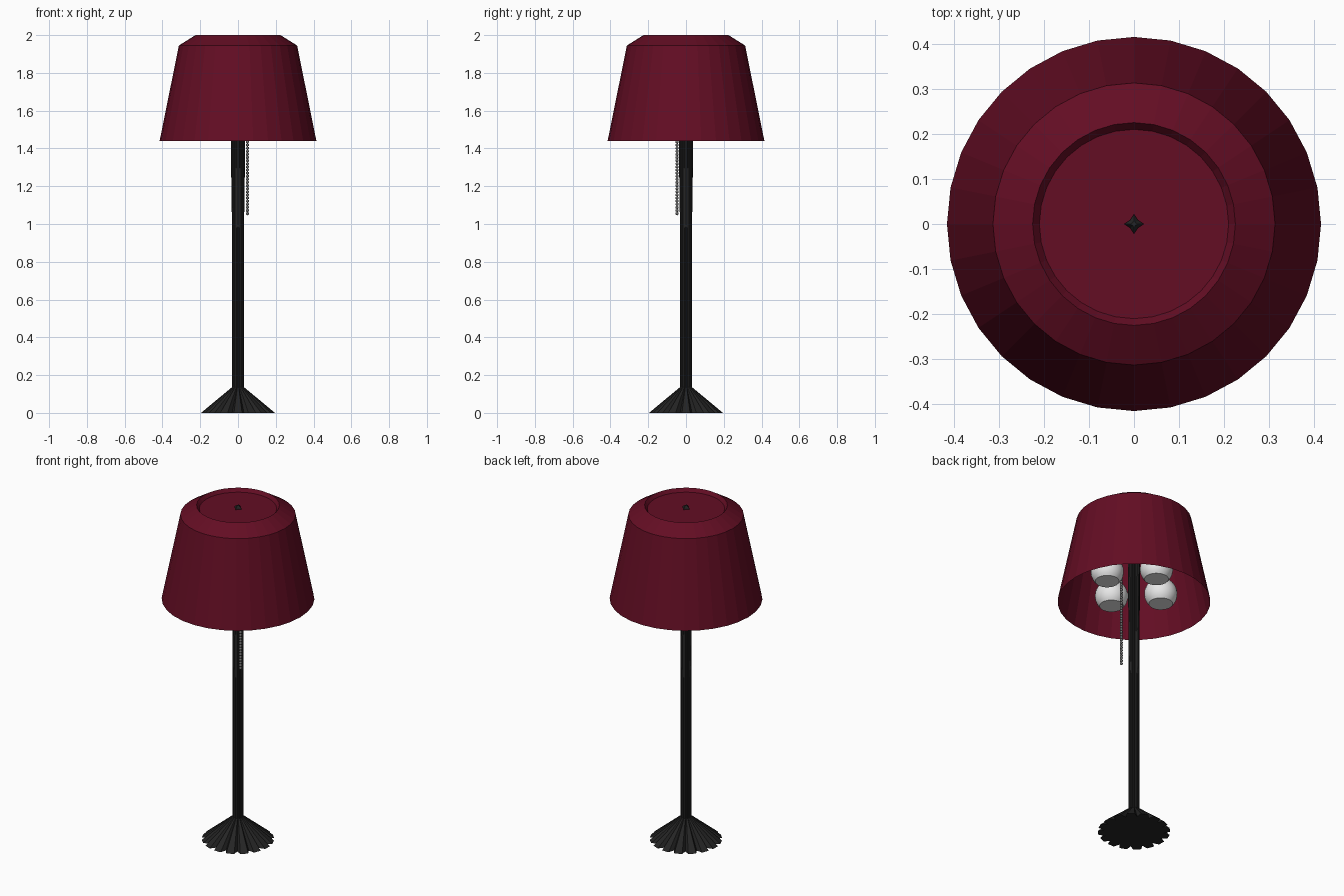
import bpy, bmesh, math
from math import sin, cos, pi

if "Cube" in bpy.data.objects:
    bpy.data.objects.remove(bpy.data.objects["Cube"])


def material(name, rgb):
    m = bpy.data.materials.new(name)
    m.diffuse_color = (*rgb, 1)
    m.use_nodes = True
    m.node_tree.nodes["Principled BSDF"].inputs["Base Color"].default_value = m.diffuse_color
    return m


RED = material("crimson fabric", (0.125, 0.004, 0.017))
BLACK = material("black iron", (0.018, 0.018, 0.018))
WHITE = material("white glass", (0.8, 0.8, 0.8))
GREY = material("grey chain metal", (0.16, 0.16, 0.16))


def finish(bm, name, mat, smooth=False, fix=True):
    if fix:
        bmesh.ops.recalc_face_normals(bm, faces=bm.faces)
    for f in bm.faces:
        f.smooth = smooth
    me = bpy.data.meshes.new(name)
    bm.to_mesh(me)
    bm.free()
    me.materials.append(mat)
    ob = bpy.data.objects.new(name, me)
    bpy.context.collection.objects.link(ob)
    return ob


def loft(name, rings, mat, cap_start=True, cap_end=True, smooth=False, fix=True):
    """Skin a list of equal-length point rings."""
    bm = bmesh.new()
    rs = [[bm.verts.new(p) for p in ring] for ring in rings]
    n = len(rs[0])
    for a, b in zip(rs, rs[1:]):
        for i in range(n):
            j = (i + 1) % n
            bm.faces.new((a[i], a[j], b[j], b[i]))
    if cap_start:
        bm.faces.new(rs[0][::-1])
    if cap_end:
        bm.faces.new(rs[-1])
    return finish(bm, name, mat, smooth, fix)


def circle(r, z, n, cx=0, cy=0):
    return [(cx + r * cos(2 * pi * i / n), cy + r * sin(2 * pi * i / n), z) for i in range(n)]


def fluted(r_out, r_in, z, n=16):
    """Ring with n flat-tipped ridges and sharp notches."""
    pts = []
    for i in range(n):
        for off, r in ((-0.28, r_out), (0.28, r_out), (0.5, r_in)):
            a = 2 * pi * (i + off) / n
            pts.append((r * cos(a), r * sin(a), z))
    return pts


# Shade: tapered open drum, sloped shoulder, recessed top disc
loft("lamp_shade", [circle(r, z, 32) for r, z in
     ((0.415, 1.44), (0.313, 1.945), (0.225, 2.0), (0.21, 1.98))],
     RED, cap_start=False, fix=False)

# Fluted foot and post
loft("fluted_base", [fluted(0.197, 0.162, 0), fluted(0.031, 0.024, 0.137)], BLACK)
loft("fluted_post", [fluted(0.031, 0.027, 0.12), fluted(0.031, 0.027, 1.97)], BLACK)

# Four-pointed finial
star = lambda r, z: [((r if i % 2 == 0 else r * 0.55) * cos(i * pi / 4),
                      (r if i % 2 == 0 else r * 0.55) * sin(i * pi / 4), z) for i in range(8)]
loft("finial", [star(0.022, 1.96), star(0.022, 1.985), star(0.008, 2.0)], BLACK)

# Arms hugging the post, bending over to carry the globes
path = [(0.020, 0.98), (0.023, 1.1), (0.027, 1.44), (0.030, 1.66)]
path += [(0.11 - 0.08 * cos(t * pi / 8), 1.70 + 0.08 * sin(t * pi / 8)) for t in range(9)]
path += [(0.19, 1.64)]
globe = [(0.030, 1.66), (0.034, 1.655), (0.034, 1.64)]
glass = [(0.09 * sin(t), 1.56 + 0.09 * cos(t))
         for t in [0.4 + (2.33 - 0.4) * k / 12 for k in range(13)]]

for k, side in enumerate(("right", "back", "left", "front")):
    ang = k * pi / 2
    cx, cy = 0.19 * cos(ang), 0.19 * sin(ang)
    rings = []
    for i, (r, z) in enumerate(path):
        r0, z0 = path[max(i - 1, 0)]
        r1, z1 = path[min(i + 1, len(path) - 1)]
        d = math.hypot(r1 - r0, z1 - z0)
        nr, nz = (z1 - z0) / d, -(r1 - r0) / d
        ring = []
        for s in range(8):
            a = 2 * pi * s / 8
            u, v = 0.011 * cos(a), 0.011 * sin(a)
            x, y = r + nr * u, v
            ring.append((x * cos(ang) - y * sin(ang), x * sin(ang) + y * cos(ang), z + nz * u))
        rings.append(ring)
    loft(side + "_arm", rings, BLACK)
    loft(side + "_socket", [circle(0.03, 1.68, 16, cx, cy), circle(0.036, 1.635, 16, cx, cy)], BLACK)
    ob = loft(side + "_globe", [circle(r, z, 24, cx, cy) for r, z in glass], WHITE, smooth=True)
    for f in ob.data.polygons:
        if len(f.vertices) > 4:
            f.use_smooth = False

# Beaded pull chain
bm = bmesh.new()
z = 1.055
while z < 1.66:
    b = bmesh.ops.create_icosphere(bm, subdivisions=1, radius=0.0095)
    bmesh.ops.translate(bm, verts=b["verts"], vec=(0.05, -0.047, z))
    z += 0.0165
finish(bm, "pull_chain", GREY, smooth=True)
